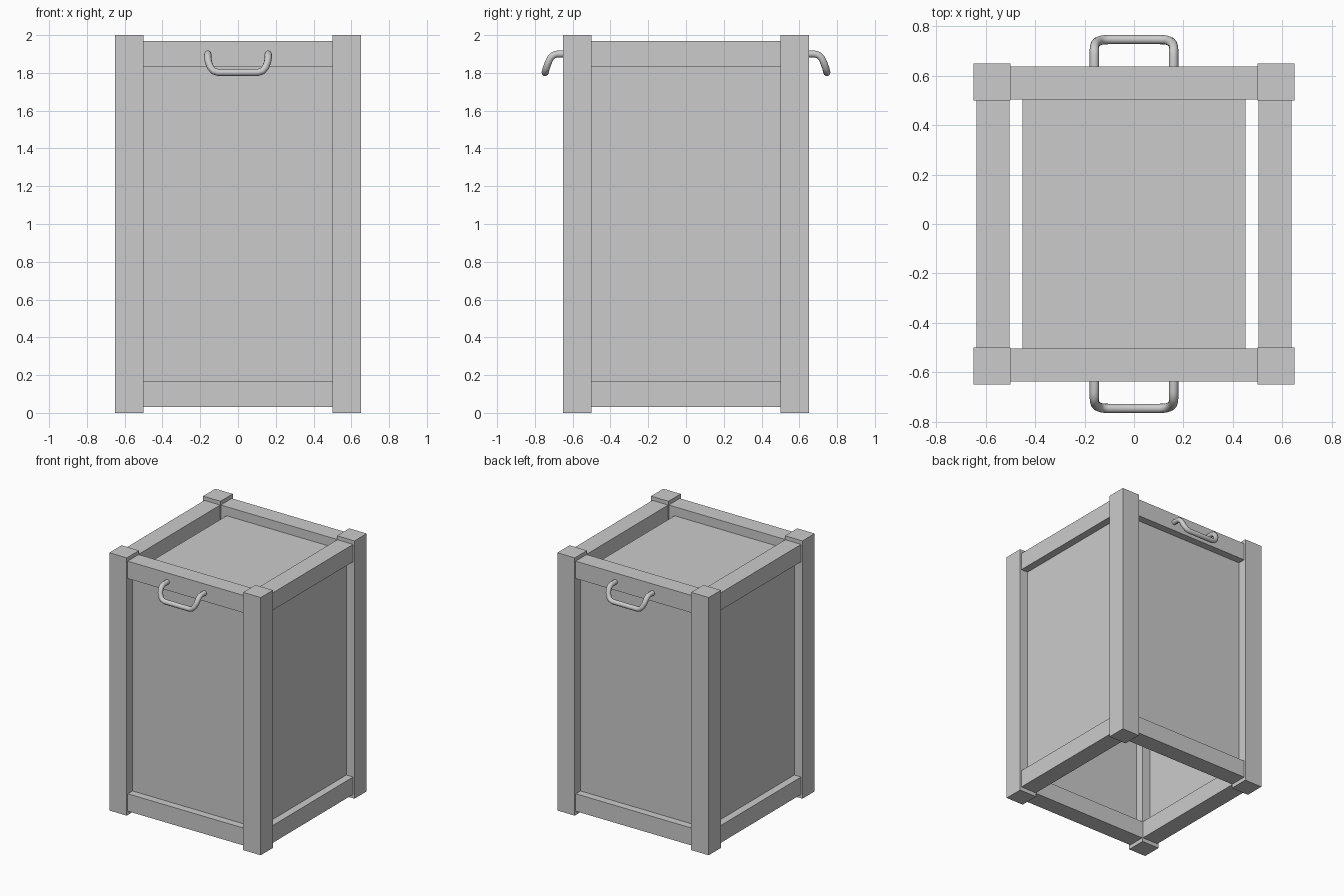
import bpy
from mathutils import Vector

cube = bpy.data.objects.get("Cube")
if cube:
    bpy.data.objects.remove(cube, do_unlink=True)

grey = bpy.data.materials.new("plain_grey")
grey.use_nodes = True
colour = (0.6, 0.6, 0.6, 1)
grey.diffuse_color = colour
grey.node_tree.nodes["Principled BSDF"].inputs["Base Color"].default_value = colour


def box(name, low, high):
    """Flat-sided block between two opposite corners."""
    low, high = Vector(low), Vector(high)
    bpy.ops.mesh.primitive_cube_add(size=1, location=(low + high) / 2)
    obj = bpy.context.object
    obj.name = name
    obj.scale = high - low
    bpy.ops.object.transform_apply(location=False, rotation=False, scale=True)
    obj.data.materials.append(grey)
    return obj


def span(sign, inner, outer):
    return sorted((sign * inner, sign * outer))


POST_IN, POST_OUT = 0.5, 0.65
RAIL_IN, RAIL_OUT = 0.503, 0.638
PANEL_IN, PANEL_OUT = 0.57, 0.58

# Corner posts
for sx, side in ((-1, "right"), (1, "left")):
    for sy, end in ((-1, "front"), (1, "back")):
        x0, x1 = span(sx, POST_IN, POST_OUT)
        y0, y1 = span(sy, POST_IN, POST_OUT)
        box(f"{end}_{side}_post", (x0, y0, 0), (x1, y1, 2))

# Rails and wall panels between the posts
for s, end, side in ((-1, "front", "right"), (1, "back", "left")):
    r0, r1 = span(s, RAIL_IN, RAIL_OUT)
    for level, z0, z1 in (("lower", 0.03, 0.165), ("upper", 1.835, 1.97)):
        box(f"{end}_{level}_rail", (-POST_IN, r0, z0), (POST_IN, r1, z1))
        box(f"{side}_{level}_rail", (r0, -POST_IN, z0), (r1, POST_IN, z1))
    p0, p1 = span(s, PANEL_IN, PANEL_OUT)
    box(f"{end}_panel", (-0.55, p0, 0.1), (0.55, p1, 1.9))
    box(f"{side}_panel", (p0, -0.55, 0.1), (p1, 0.55, 1.9))

# Sunken lid, open along its left and right edges
box("lid_panel", (-0.45, -0.55, 1.89), (0.45, 0.55, 1.9))

# Bent tube handles: half of the path, mirrored across x
half = [(0.16, 0.62, 1.9), (0.16, 0.68, 1.9), (0.16, 0.7, 1.895),
        (0.16, 0.717, 1.88), (0.156, 0.729, 1.855), (0.145, 0.739, 1.828),
        (0.13, 0.744, 1.81), (0.105, 0.746, 1.802)]
path = half + [(-x, y, z) for x, y, z in reversed(half)]

for s, end in ((-1, "front"), (1, "back")):
    curve = bpy.data.curves.new(f"{end}_handle", "CURVE")
    curve.dimensions = "3D"
    curve.bevel_depth = 0.019
    curve.bevel_resolution = 3
    curve.use_fill_caps = True
    spline = curve.splines.new("POLY")
    spline.points.add(len(path) - 1)
    for point, (x, y, z) in zip(spline.points, path):
        point.co = (x, s * y, z, 1)
    curve.materials.append(grey)
    handle = bpy.data.objects.new(f"{end}_handle", curve)
    bpy.context.collection.objects.link(handle)
    bpy.ops.object.select_all(action="DESELECT")
    handle.select_set(True)
    bpy.context.view_layer.objects.active = handle
    bpy.ops.object.convert(target="MESH")
    bpy.ops.object.shade_smooth_by_angle(angle=1.0)
